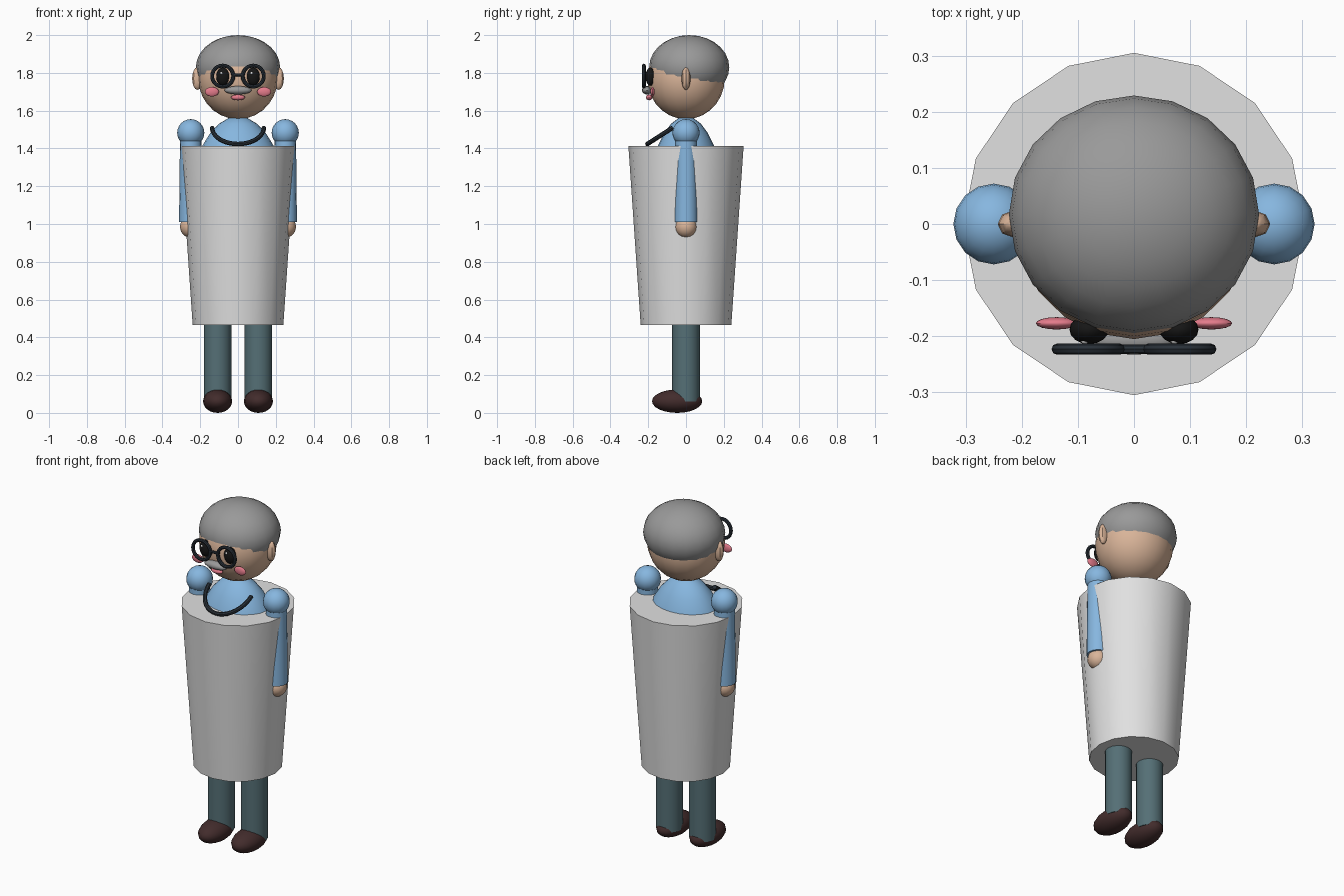
import bpy, bmesh, math
from mathutils import Matrix, Vector

if "Cube" in bpy.data.objects:
    bpy.data.objects.remove(bpy.data.objects["Cube"])


def mat(name, rgb):
    m = bpy.data.materials.new(name)
    m.diffuse_color = (*rgb, 1)
    m.use_nodes = True
    m.node_tree.nodes["Principled BSDF"].inputs["Base Color"].default_value = m.diffuse_color
    return m


WHITE = mat("coat white", (0.75, 0.75, 0.75))
BLUE = mat("shirt blue", (0.24, 0.47, 0.74))
SKIN = mat("skin", (0.70, 0.46, 0.32))
GREY = mat("hair grey", (0.32, 0.32, 0.32))
TEAL = mat("trouser teal", (0.09, 0.16, 0.18))
BROWN = mat("shoe brown", (0.055, 0.025, 0.025))
PINK = mat("cheek pink", (0.78, 0.20, 0.26))
FRAME = mat("frame charcoal", (0.022, 0.03, 0.04))
BLACK = mat("eye black", (0.008, 0.008, 0.008))


def finish(name, bm, material):
    bmesh.ops.recalc_face_normals(bm, faces=bm.faces)
    me = bpy.data.meshes.new(name)
    bm.to_mesh(me)
    bm.free()
    me.materials.append(material)
    ob = bpy.data.objects.new(name, me)
    bpy.context.collection.objects.link(ob)
    bpy.ops.object.select_all(action='DESELECT')
    ob.select_set(True)
    bpy.context.view_layer.objects.active = ob
    bpy.ops.object.shade_smooth_by_angle(angle=math.radians(40))
    return ob


def ellipsoid(name, c, r, material, seg=16, rings=12):
    bm = bmesh.new()
    bmesh.ops.create_uvsphere(bm, u_segments=seg, v_segments=rings, radius=1,
                              matrix=Matrix.Translation(c) @ Matrix.Diagonal((*r, 1)))
    ob = finish(name, bm, material)
    ob.data.shade_smooth()
    return ob


def tube(name, x, z0, z1, r0, r1, material, seg=16):
    bm = bmesh.new()
    bmesh.ops.create_cone(bm, cap_ends=True, segments=seg, radius1=r0, radius2=r1, depth=z1 - z0,
                          matrix=Matrix.Translation((x, 0, (z0 + z1) / 2)))
    return finish(name, bm, material)


def sweep(name, path, normal, r, material, closed=False, seg=8):
    """Round tube along a planar path whose plane has the given normal."""
    bm = bmesh.new()
    n, rings = len(path), []
    for i, p in enumerate(path):
        a = path[(i - 1) % n] if closed else path[max(i - 1, 0)]
        b = path[(i + 1) % n] if closed else path[min(i + 1, n - 1)]
        side = (b - a).normalized().cross(normal)
        rings.append([bm.verts.new(p + r * (math.cos(t) * side + math.sin(t) * normal))
                      for t in (2 * math.pi * k / seg for k in range(seg))])
    for i in range(n if closed else n - 1):
        a, b = rings[i], rings[(i + 1) % n]
        for k in range(seg):
            j = (k + 1) % seg
            bm.faces.new((a[k], a[j], b[j], b[k]))
    if not closed:
        bm.faces.new(rings[0])
        bm.faces.new(rings[-1])
    return finish(name, bm, material)


# Body
tube("coat", 0, 0.465, 1.412, 0.24, 0.305, WHITE)
ellipsoid("shirt", (0, 0, 1.05), (0.264, 0.208, 0.52), BLUE, 20, 16)

# Head and hair
ellipsoid("head", (0, 0, 1.77), (0.21, 0.205, 0.215), SKIN, 20, 14)
ellipsoid("hair", (0, 0.017, 1.83), (0.223, 0.212, 0.17), GREY, 20, 14)

# Face
ellipsoid("moustache", (0, -0.207, 1.708), (0.072, 0.026, 0.022), GREY)
ellipsoid("mouth", (0, -0.195, 1.67), (0.037, 0.017, 0.015), PINK)

# Glasses bridge
Y = Vector((0, 1, 0))
sweep("glasses_bridge", [Vector((x, -0.223, 1.79)) for x in (-0.025, 0.025)], Y, 0.008, FRAME)

# Paired parts
for s, side in ((-1, "right"), (1, "left")):
    ellipsoid("ear_" + side, (s * 0.215, 0, 1.77), (0.028, 0.024, 0.06), SKIN, 8, 8)
    ellipsoid("cheek_" + side, (s * 0.138, -0.177, 1.70), (0.037, 0.011, 0.025), PINK)
    ellipsoid("eye_" + side, (s * 0.08, -0.188, 1.78), (0.035, 0.026, 0.048), BLACK)
    ellipsoid("eye_glint_" + side, (s * 0.08 - 0.008, -0.209, 1.798), (0.007, 0.005, 0.007), WHITE, 8, 6)
    ring = [Vector((s * 0.081 + 0.056 * math.cos(t), -0.223, 1.783 + 0.056 * math.sin(t)))
            for t in (2 * math.pi * k / 24 for k in range(24))]
    sweep("glasses_rim_" + side, ring, Y, 0.01, FRAME, closed=True)
    ellipsoid("shoulder_" + side, (s * 0.25, 0, 1.483), (0.072, 0.072, 0.072), BLUE)
    tube("sleeve_" + side, s * 0.25, 1.01, 1.47, 0.062, 0.057, BLUE)
    ellipsoid("hand_" + side, (s * 0.25, 0, 0.985), (0.057, 0.058, 0.058), SKIN)
    tube("leg_" + side, s * 0.108, 0.06, 0.53, 0.073, 0.073, TEAL)
    ellipsoid("shoe_" + side, (s * 0.108, -0.047, 0.062), (0.077, 0.133, 0.062), BROWN)

# Stethoscope tube: a tilted half loop on the chest
drop = Vector((0, -0.84, -0.54)).normalized()
loop = [Vector((0, -0.07, 1.51)) + 0.137 * math.cos(t) * Vector((1, 0, 0)) + 0.16 * math.sin(t) * drop
        for t in (math.pi * k / 20 for k in range(21))]
sweep("stethoscope_tube", loop, Vector((1, 0, 0)).cross(drop).normalized(), 0.012, FRAME)
